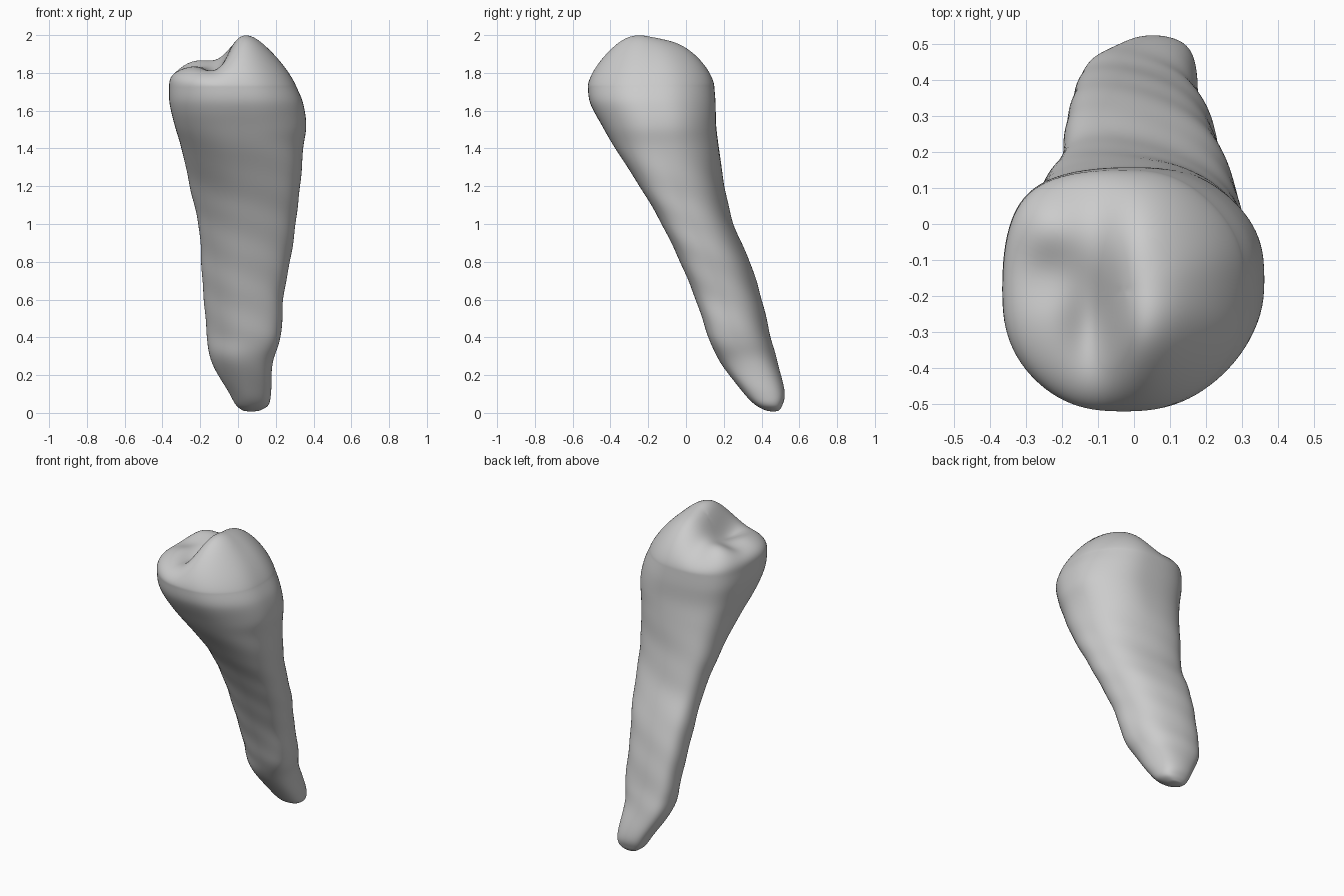
import bpy
import bmesh
from math import sin, cos, pi, exp, copysign

default_cube = bpy.data.objects.get("Cube")
if default_cube:
    bpy.data.objects.remove(default_cube, do_unlink=True)

SEGMENTS = 96
STEPS = 9
CROWN_RINGS = 40

# Root and neck outline: height, x min, x max, y min, y max
sections = [
    (.01, .03, .11, .43, .49),
    (.04, -.01, .16, .37, .51),
    (.11, -.05, .175, .3, .522),
    (.27, -.14, .185, .18, .485),
    (.4, -.165, .225, .12, .45),
    (.6, -.18, .24, .05, .4),
    (.8, -.195, .275, -.03, .34),
    (1, -.21, .305, -.13, .25),
    (1.2, -.255, .33, -.245, .205),
    (1.4, -.3, .345, -.375, .175),
    (1.52, -.335, .362, -.445, .16),
    (1.64, -.363, .345, -.508, .157),
    (1.73, -.365, .308, -.52, .15),
]


def smooth_between(a, b, c, d, t):
    """Catmull-Rom value between b and c."""
    return b + .5 * t * (c - a + t * (2 * a - 5 * b + 4 * c - d
                                      + t * (3 * (b - c) + d - a)))


def bump(x, y, cx, cy, wide, deep):
    return exp(-((x - cx) / wide) ** 2 - ((y - cy) / deep) ** 2)


def rounded(value, power):
    return copysign(abs(value) ** (2 / power), value)


def outline(angle, box, crown, slant):
    """Point on a rounded, slanted outline filling the given box."""
    x0, x1, y0, y1 = box
    c, s = cos(angle), sin(angle)
    # Each corner is fuller or more bevelled, changing from root to crown
    power = 2.1 + .4 * crown + (.6 - 1.3 * crown) * max(0, c) * abs(s)
    power += max(0, -c) * (max(0, s) - .5 * max(0, -s))
    return ((x0 + x1 + rounded(c, power) * (x1 - x0)) / 2,
            (y0 + y1 + rounded(sin(angle - slant), power) * (y1 - y0)) / 2)


def chewing_height(x, y):
    """Cusps and grooves of the biting surface."""
    height = 1.86 + .11 / (1 + exp(-(x + .06) / .03))
    height += .05 * bump(x, y, .05, -.3, .13, .15)
    height += .015 * bump(x, y, .03, -.04, .13, .13)
    height += .045 * bump(x, y, -.25, .01, .12, .1)
    height -= .07 * bump(x, y, -.11, -.28, .08, .15)
    height -= .025 * bump(x, y, -.25, -.14, .08, .08)
    return height


# Root rings, following the smoothed outline with slight growth ripples
rings = []
last = len(sections) - 1
for i in range(last):
    four = [sections[min(max(i + k, 0), last)] for k in (-1, 0, 1, 2)]
    for step in range(STEPS + (i == last - 1)):
        z, *box = [smooth_between(*v, step / STEPS) for v in zip(*four)]
        crown = min(max((z - 1.1) / .5, 0), 1)
        crown *= crown * (3 - 2 * crown)
        root = min(z / .4, 1) * (1 - crown)
        ring = []
        for k in range(SEGMENTS):
            a = 2 * pi * k / SEGMENTS
            x, y = outline(a, box, crown, .35 * root)
            ripple = root * .003 * sin(z * 23 + a) * sin(z * 9 + 2 * a)
            ring.append((x + ripple * cos(a), y + ripple * sin(a), z))
        rings.append(ring)

# Crown rings, doming inwards: steep on the low side, gentle on the high side
rim = rings[-1]
rim_z, *rim_box = sections[-1]
mid_x = sum(rim_box[:2]) / 2
mid_y = sum(rim_box[2:]) / 2
for j in range(1, CROWN_RINGS):
    scale = cos(j / CROWN_RINGS * pi / 2)
    ring = []
    for k, (rim_x, rim_y, z) in enumerate(rim):
        x, y = mid_x + (rim_x - mid_x) * scale, mid_y + (rim_y - mid_y) * scale
        softness = .64 + .27 * cos(2 * pi * k / SEGMENTS)
        rise = (1 - scale ** 2.4) ** softness
        ring.append((x, y, rim_z + (chewing_height(x, y) - rim_z) * rise))
    rings.append(ring)

# Skin the rings and close both ends
bm = bmesh.new()
loops = [[bm.verts.new(p) for p in ring] for ring in rings]
tip = bm.verts.new((.07, .465, 0))
top = bm.verts.new((mid_x, mid_y, chewing_height(mid_x, mid_y)))
for k in range(SEGMENTS):
    n = (k + 1) % SEGMENTS
    for low, high in zip(loops, loops[1:]):
        bm.faces.new((low[k], low[n], high[n], high[k]))
    bm.faces.new((tip, loops[0][n], loops[0][k]))
    bm.faces.new((top, loops[-1][k], loops[-1][n]))
bmesh.ops.recalc_face_normals(bm, faces=bm.faces)
for face in bm.faces:
    face.smooth = True

mesh = bpy.data.meshes.new("tooth")
bm.to_mesh(mesh)
bm.free()
tooth = bpy.data.objects.new("tooth", mesh)
bpy.context.collection.objects.link(tooth)

# Soften the rim where the crown starts
soften = tooth.modifiers.new("soften", "SMOOTH")
soften.factor = .5
soften.iterations = 6

# Plain grey enamel
grey = bpy.data.materials.new("light_grey")
grey.use_nodes = True
colour = (.6, .6, .6, 1)
grey.diffuse_color = colour
grey.node_tree.nodes["Principled BSDF"].inputs["Base Color"].default_value = colour
mesh.materials.append(grey)
